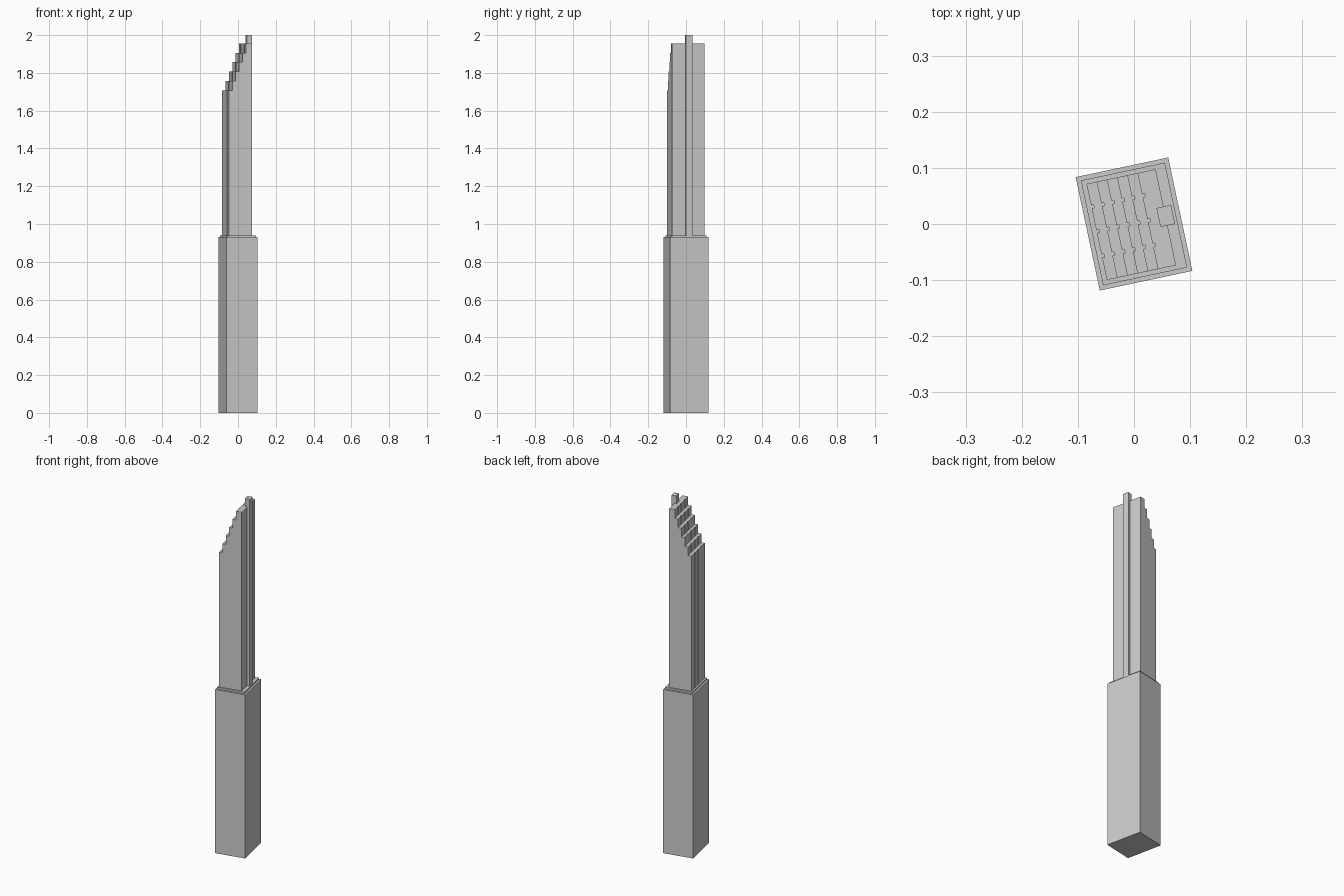
import bpy, bmesh
from math import radians
from mathutils import Matrix

cube = bpy.data.objects.get("Cube")
if cube:
    bpy.data.objects.remove(cube, do_unlink=True)

# One flat colour for the whole tower
stone = bpy.data.materials.new("light_grey")
stone.use_nodes = True
GREY = (0.6, 0.6, 0.6, 1)
stone.diffuse_color = GREY
stone.node_tree.nodes["Principled BSDF"].inputs["Base Color"].default_value = GREY

# The plan is turned slightly about the vertical axis
TURN = Matrix.Rotation(radians(12), 4, "Z")


def prism(name, plan, z0, z1):
    """Extrude a plan outline straight up from z0 to z1."""
    bm = bmesh.new()
    base = bm.faces.new([bm.verts.new((x, y, z0)) for x, y in plan])
    top = bmesh.ops.extrude_face_region(bm, geom=[base])["geom"]
    verts = [v for v in top if isinstance(v, bmesh.types.BMVert)]
    bmesh.ops.translate(bm, vec=(0, 0, z1 - z0), verts=verts)
    bmesh.ops.recalc_face_normals(bm, faces=bm.faces)
    bm.transform(TURN)
    mesh = bpy.data.meshes.new(name)
    bm.to_mesh(mesh)
    bm.free()
    mesh.materials.append(stone)
    obj = bpy.data.objects.new(name, mesh)
    bpy.context.collection.objects.link(obj)
    return obj


def rect(x0, x1, y0, y1):
    return [(x0, y0), (x1, y0), (x1, y1), (x0, y1)]


def grooved_plan(x0, x1, half):
    """Rectangle with three small vertical grooves on its low x side."""
    plan = [(x0, half), (x1, half), (x1, -half), (x0, -half)]
    for y in (-0.044, 0.001, 0.046):
        a, b = y - 0.003, y + 0.003
        plan += [(x0, a), (x0 + 0.0045, a), (x0 + 0.0045, b), (x0, b)]
    return plan


# Lower block and its stepped cap
prism("lower_block", rect(-0.0843, 0.0843, -0.1033, 0.1033), 0, 0.93)
prism("block_cap", rect(-0.0765, 0.0765, -0.0955, 0.0955), 0.93, 0.94)

# Upper shaft: stacked tiers stepping back towards the mast
bottom = 0.94
for i in range(6):
    top = 1.708 + i * 0.0495
    prism(f"shaft_tier_{i + 1}", grooved_plan(-0.068 + i * 0.0186, 0.058, 0.0875), bottom, top)
    bottom = top

# Full-height mast on the tall side
prism("mast", rect(0.045, 0.0716, -0.015, 0.0195), 0.94, 2)
